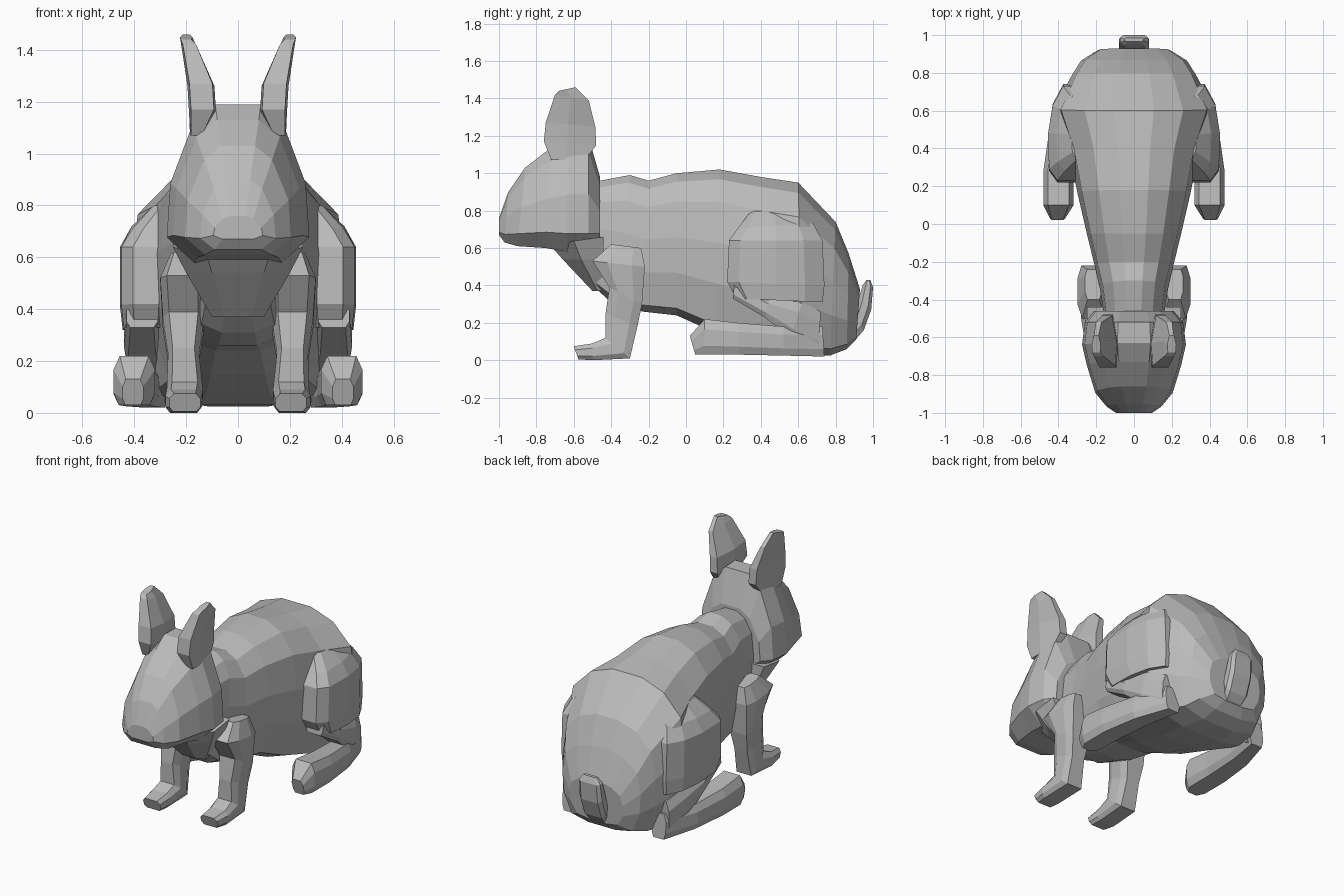
import bpy, bmesh

fur = bpy.data.materials.new("grey_fur")
fur.diffuse_color = (0.5, 0.5, 0.5, 1)

# Half cross-sections: (fraction of half width, fraction from edge A to edge B)
BODY = [(.25, 0), (.62, .06), (.92, .2), (1, .45), (.97, .7), (.78, .95), (.35, 1)]
HEAD = [(.32, 0), (.64, .13), (.95, .5), (1, .84), (.62, 1)]
THROAT = [(.5, 0), (1, .45), (1, 1)]
LIMB = [(.7, 0), (1, .28), (1, .75), (.75, 1)]
THIGH = [(.5, 0), (.95, .12), (1, .5), (.75, .8), (.2, 1)]
EAR = [(.85, 0), (1, .45), (.5, 1)]


def loft(name, half, sections, side=1):
    """Sections: (A_y, A_z, B_y, B_z, centre_x, half_width), A and B being opposite edges."""
    ring = half + [(-u, t) for u, t in reversed(half)]
    bm = bmesh.new()
    rings = []
    for ay, az, by, bz, xc, w in sections:
        rings.append([bm.verts.new((side * (xc + u * w), ay + (by - ay) * t, az + (bz - az) * t))
                      for u, t in ring])
    n = len(ring)
    for r, s in zip(rings, rings[1:]):
        for i in range(n):
            j = (i + 1) % n
            bm.faces.new((r[i], r[j], s[j], s[i]))
    bm.faces.new(rings[0])
    bm.faces.new(rings[-1])
    bmesh.ops.recalc_face_normals(bm, faces=bm.faces)
    mesh = bpy.data.meshes.new(name)
    bm.to_mesh(mesh)
    bm.free()
    mesh.materials.append(fur)
    obj = bpy.data.objects.new(name, mesh)
    bpy.context.collection.objects.link(obj)


def pair(name, half, sections):
    loft(name + "_right", half, sections, 1)
    loft(name + "_left", half, sections, -1)


# Torso from chest to rump
loft("body", BODY, [
    (-.46, .96, -.49, .39, 0, .16),
    (-.30, .99, -.40, .31, 0, .18),
    (-.20, .96, -.23, .26, 0, .21),
    (-.05, 1.0, -.05, .24, 0, .25),
    (.18, 1.02, .15, .15, 0, .30),
    (.40, .98, .40, .08, 0, .345),
    (.60, .95, .62, .03, 0, .42),
    (.80, .74, .77, .025, 0, .33),
    (.87, .57, .86, .06, 0, .28),
    (.93, .38, .91, .11, 0, .19),
])

# Head from nose to neck, and the throat below it
loft("head", HEAD, [
    (-1.0, .76, -1.0, .67, 0, .095),
    (-.95, .90, -.97, .63, 0, .145),
    (-.86, 1.03, -.90, .61, 0, .205),
    (-.73, 1.13, -.75, .60, 0, .25),
    (-.63, 1.19, -.64, .58, 0, .275),
    (-.52, 1.19, -.52, .58, 0, .26),
    (-.46, .98, -.46, .62, 0, .21),
])
loft("throat", THROAT, [
    (-.73, .62, -.44, .66, 0, .25),
    (-.66, .54, -.44, .54, 0, .20),
    (-.50, .37, -.44, .37, 0, .10),
])

# Upright ears leaning outward
pair("ear", EAR, [
    (-.72, 1.07, -.54, 1.07, .16, .025),
    (-.76, 1.17, -.48, 1.15, .137, .052),
    (-.75, 1.27, -.485, 1.25, .143, .052),
    (-.70, 1.42, -.52, 1.39, .187, .03),
    (-.68, 1.44, -.59, 1.46, .20, .024),
])

# Front legs and paws
pair("front_leg", LIMB, [
    (-.60, .075, -.575, .005, .205, .06),
    (-.50, .09, -.50, .0, .21, .07),
    (-.43, .12, -.30, .01, .205, .07),
    (-.43, .25, -.26, .18, .21, .06),
    (-.41, .39, -.235, .30, .21, .08),
    (-.50, .53, -.22, .50, .215, .085),
    (-.40, .62, -.24, .60, .215, .045),
])

# Hind legs: thigh, folded shank, long foot
pair("thigh", THIGH, [
    (.27, .33, .73, .31, .355, .09),
    (.22, .42, .74, .40, .355, .10),
    (.23, .64, .73, .64, .355, .10),
    (.28, .71, .68, .73, .32, .09),
    (.35, .80, .60, .79, .26, .07),
])
pair("shank", LIMB, [
    (.26, .42, .25, .33, .37, .06),
    (.45, .33, .42, .23, .37, .07),
    (.62, .31, .56, .12, .35, .075),
    (.72, .26, .71, .04, .32, .06),
])
pair("foot", LIMB, [
    (.02, .13, .05, .03, .405, .04),
    (.10, .22, .10, .03, .40, .08),
    (.28, .20, .28, .03, .40, .08),
    (.52, .18, .52, .025, .375, .07),
    (.73, .18, .74, .02, .32, .05),
])

# Upturned tail
loft("tail", LIMB, [
    (.86, .24, .88, .08, 0, .06),
    (.90, .25, .95, .16, 0, .08),
    (.925, .34, .99, .27, 0, .08),
    (.945, .40, 1.0, .39, 0, .075),
    (.965, .43, .985, .43, 0, .05),
])
